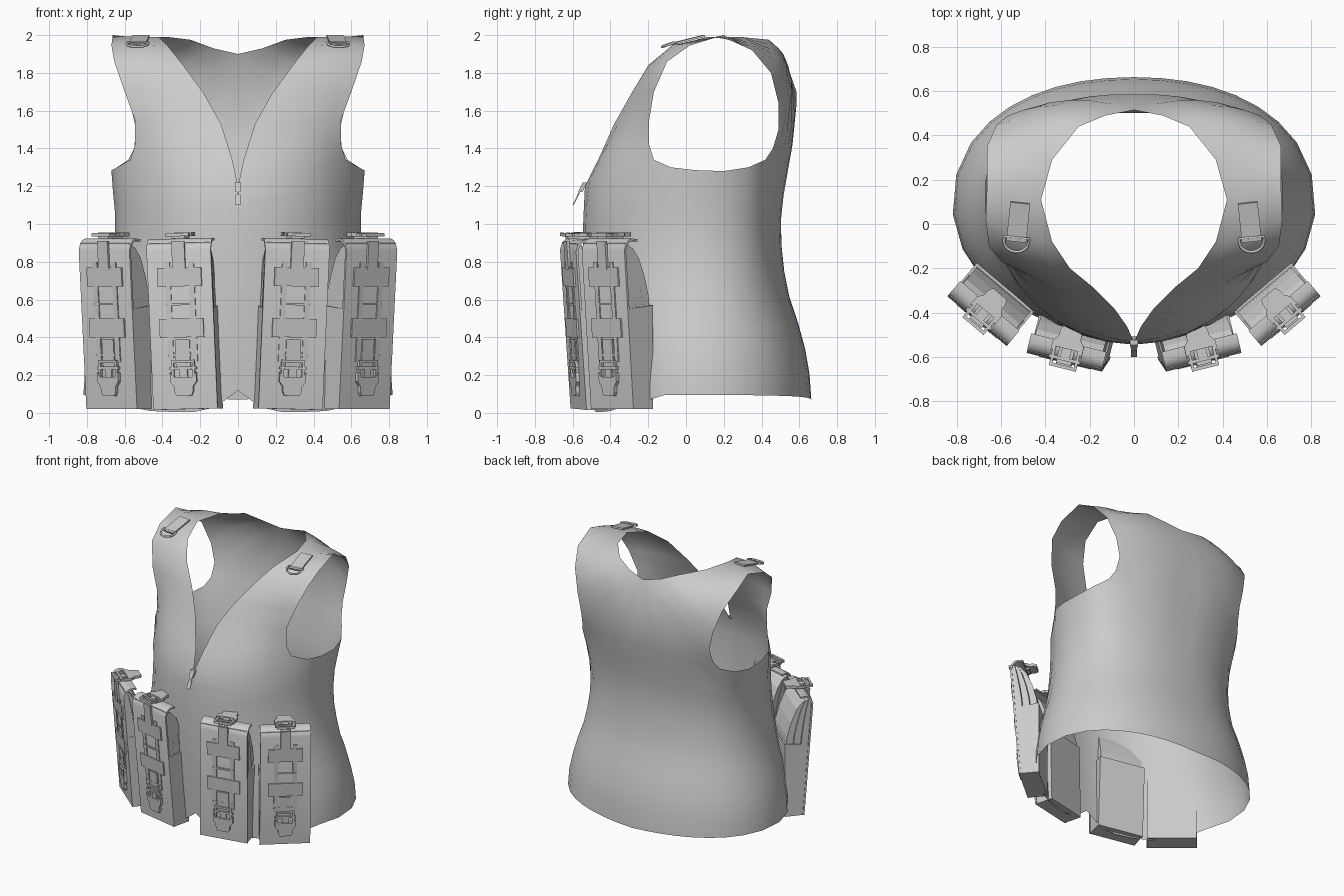
import bpy, bmesh, math
from mathutils import Matrix, Vector

if "Cube" in bpy.data.objects:
    bpy.data.objects.remove(bpy.data.objects["Cube"])


def finish(name, bm, smooth=None):
    bmesh.ops.recalc_face_normals(bm, faces=bm.faces)
    me = bpy.data.meshes.new(name)
    bm.to_mesh(me)
    bm.free()
    ob = bpy.data.objects.new(name, me)
    bpy.context.collection.objects.link(ob)
    if smooth:
        bpy.ops.object.select_all(action='DESELECT')
        ob.select_set(True)
        bpy.context.view_layer.objects.active = ob
        bpy.ops.object.shade_smooth_by_angle(angle=math.radians(smooth))
    return ob


def prism(bm, outline, lo, hi, place):
    """Extrude a 2D outline from lo to hi; place maps (a, b, depth) to 3D."""
    a = [bm.verts.new(place(*p, lo)) for p in outline]
    b = [bm.verts.new(place(*p, hi)) for p in outline]
    n = len(outline)
    bm.faces.new(a)
    bm.faces.new(b[::-1])
    for i in range(n):
        bm.faces.new((a[i], a[(i + 1) % n], b[(i + 1) % n], b[i]))


def rect(x0, x1, y0, y1):
    return [(x0, y0), (x1, y0), (x1, y1), (x0, y1)]


# ---- vest shell (right half, mirrored): panel running over the shoulder ----
neck = [(0, -.535, 1.2), (.03, -.465, 1.34), (.09, -.38, 1.53), (.18, -.29, 1.69),
        (.29, -.2, 1.84), (.37, -.08, 1.94), (.42, .11, 1.99), (.37, .29, 1.99),
        (.25, .44, 1.975), (.13, .49, 1.93), (0, .515, 1.9), (0, .585, 1.7), (0, .56, 1.43)]
middle = [(.33, -.42, 1.27), (.33, -.375, 1.4), (.335, -.3, 1.55), (.4, -.24, 1.7),
          (.48, -.165, 1.85), (.52, -.05, 1.95), (.54, .15, 1.99), (.5, .34, 1.965),
          (.43, .475, 1.89), (.36, .535, 1.8), (.29, .56, 1.7), (.29, .56, 1.52), (.3, .54, 1.4)]
arm = [(.57, -.17, 1.34), (.545, -.195, 1.42), (.545, -.195, 1.55), (.6, -.17, 1.7),
       (.655, -.1, 1.86), (.67, .02, 1.945), (.663, .2, 2.0), (.665, .35, 1.92),
       (.62, .45, 1.8), (.57, .49, 1.64), (.54, .49, 1.5), (.55, .46, 1.4), (.58, .42, 1.34)]
underarm = [(.64, -.08, 1.3), (.67, .05, 1.285), (.67, .2, 1.28), (.64, .33, 1.3)]
# torso sections: height, half width, front, back
sections = [(0, .825, -.5, .668), (.2, .815, -.515, .655), (.4, .77, -.53, .62),
            (.6, .70, -.54, .55), (.8, .66, -.545, .51), (1, .64, -.545, .50),
            (1.2, .655, -.535, .52), (1.4, .66, -.45, .56)]
K, ROWS, CY = 6, 10, .08


def ring(phi, z):
    z = min(max(z, 0), 1.399)
    i = int(z / .2)
    t = z / .2 - i
    w, f, b = [p + (q - p) * t for p, q in zip(sections[i][1:], sections[i + 1][1:])]
    c, s = abs(math.cos(phi)), math.sin(phi)
    d, e = (CY - f, 2.0) if s < 0 else (b - CY, 2.2)
    r = ((c / w) ** e + (abs(s) / d) ** e) ** (-1 / e)
    return Vector((r * math.cos(phi), CY + r * s, 0))


bm = bmesh.new()
panel = []
for a, m, b in zip(neck, middle, arm):
    a, m, b = Vector(a), Vector(m), Vector(b)
    row = []
    for k in range(K + 1):
        s = k / K
        row.append(bm.verts.new(a * (1 - s) * (1 - 2 * s) + m * 4 * s * (1 - s) + b * s * (2 * s - 1)))
    panel.append(row)
top = panel[0] + [bm.verts.new(p) for p in underarm] + panel[-1][::-1]
rows = []
for r in range(ROWS):
    t, row = r / ROWS, []
    for j, v in enumerate(top):
        phi = math.atan2(v.co.y - CY, v.co.x)
        hem = .12 if j == 0 else .03 if j == 1 else .005 if j < 4 else .07 + .025 * math.cos(phi)
        if 4 <= j < 7:
            hem = .01 + .025 * (j - 4)
        z = hem + (v.co.z - hem) * t
        off = (v.co - ring(phi, v.co.z)) * t ** 3
        p = ring(phi, z) + off
        row.append(bm.verts.new((max(p.x, 0) if 0 < j < len(top) - 1 else 0, p.y, z)))
    rows.append(row)
for grid in (rows + [top], panel):
    for lo, hi in zip(grid, grid[1:]):
        for j in range(len(lo) - 1):
            bm.faces.new((lo[j], lo[j + 1], hi[j + 1], hi[j]))
vest = finish("vest_shell", bm, 180)
vest.modifiers.new("Mirror", 'MIRROR')

# ---- pouches: local frame has the back at y = 0 and the front leaning out ----
DEPTH, LEAN = .13, .075
front_map = lambda u, h, w: (u, -(DEPTH + LEAN * h + w), h)
side_map = lambda y, z, x: (x, y, z)
flat_map = lambda u, s, w: (u, -.10 - s, .915 + w)


def buckle(bm, place, s0, d):
    """Side-release buckle: body, webbing frame and prongs; s0 is its lower end."""
    P = lambda pts, lo, hi: prism(bm, [(u, s0 + s) for u, s in pts], lo, hi, place)
    P([(-.04, 0), (.04, 0), (.05, .02), (.052, .05), (.072, .075), (.072, .125),
       (.05, .10), (-.05, .10), (-.072, .125), (-.072, .075), (-.052, .05), (-.05, .02)], d, d + .02)
    P(rect(-.022, .022, .10, .15), d, d + .012)
    P(rect(-.072, .072, .14, .155), d, d + .018)
    P(rect(-.06, .06, .175, .19), d, d + .018)
    for q in (-1, 1):
        P(rect(q * .05, q * .063, .10, .19), d, d + .016)


def back_edge(z):
    return -.135 * max(0, (z - .5) / .4) ** 1.8


def build_pouch(label, x, y, angle, roll, side):
    M = Matrix.Diagonal((side, 1, 1, 1)) @ Matrix.Translation((x, y, .02)) \
        @ Matrix.Rotation(math.radians(angle), 4, 'Z') @ Matrix.Rotation(math.radians(roll), 4, 'Y')

    def done(part, bm, smooth=None):
        bmesh.ops.transform(bm, matrix=M, verts=bm.verts)
        finish(f"{label}_{part}", bm, smooth)

    # lower box
    bm = bmesh.new()
    prism(bm, [(0, 0), (0, .55), (-DEPTH - LEAN * .52, .53), (-DEPTH, 0)], -.17, .17, side_map)
    done("box", bm)
    # three curved magazines fanning out of the box
    bm = bmesh.new()
    heights = [.5, .6, .7, .8, .88]
    for i in range(3):
        def edge(z, f):
            a, b = -DEPTH - LEAN * z + .004, back_edge(z) - .004
            return (a + (b - a) * f, z - .03 * f * (z > .85))
        loop = [edge(z, i / 3) for z in heights] + [edge(z, (i + .93) / 3) for z in heights[::-1]]
        prism(bm, loop, -.166 + .004 * i, .166 - .004 * i, side_map)
    done("magazines", bm)
    # flap down the front and rounded over the top
    bm = bmesh.new()
    fy = lambda z: -DEPTH - LEAN * z
    outer = [(fy(0) - .008, 0), (fy(.84) - .008, .84), (fy(.84) + .003, .875), (fy(.84) + .022, .895),
             (fy(.84) + .045, .903), (-.11, .90)]
    inner = [(-.11, .888), (fy(.84) + .045, .891), (fy(.84) + .028, .883), (fy(.84) + .012, .865),
             (fy(.84) + .004, .84), (fy(0) + .004, 0)]
    prism(bm, outer + inner, -.175, .175, side_map)
    done("flap", bm, 40)
    # webbing ladder
    bm = bmesh.new()
    for q in (-1, 1):
        prism(bm, rect(q * .05, q * .08, .25, .78), .006, .014, front_map)
    prism(bm, rect(-.035, .035, .74, .89), .006, .021, front_map)
    prism(bm, rect(-.04, .04, .22, .37), .006, .016, front_map)
    for h in (.70, .43):
        prism(bm, rect(-.12, .12, h - .05, h + .05), .006, .018, front_map)
    for h in (.55, .28):
        prism(bm, rect(-.08, .08, h, h + .012), .006, .017, front_map)
    prism(bm, rect(-.035, .035, -.01, .11), -.012, .002, flat_map)
    done("webbing", bm)
    # buckles on the front and on the top
    bm = bmesh.new()
    buckle(bm, front_map, .07, .009)
    buckle(bm, flat_map, -.06, 0)
    done("buckles", bm)


for side, word in ((1, "right"), (-1, "left")):
    build_pouch(f"{word}_outer_pouch", .58, -.285, 40, 0, side)
    build_pouch(f"{word}_inner_pouch", .245, -.435, 14, 1.5, side)

    # shoulder tab and D-ring
    M = Matrix.Diagonal((side, 1, 1, 1)) @ Matrix.Translation((.53, -.06, 1.959)) \
        @ Matrix.Rotation(math.radians(6), 4, 'Z') @ Matrix.Rotation(math.radians(19), 4, 'X')
    bm = bmesh.new()
    prism(bm, rect(-.045, .045, -.02, .16), -.006, .005, lambda a, b, c: (a, b, c - .6 * max(b, 0) ** 2))
    bmesh.ops.transform(bm, matrix=M, verts=bm.verts)
    finish(f"{word}_shoulder_tab", bm)
    cu = bpy.data.curves.new(f"{word}_d_ring", 'CURVE')
    cu.dimensions = '3D'
    cu.bevel_depth = .007
    cu.bevel_resolution = 1
    pts = [(-.056, 0), (.056, 0)] + [(.056 * math.cos(a), -.02 - .05 * math.sin(a))
                                     for a in [math.pi * i / 8 for i in range(9)]]
    sp = cu.splines.new('POLY')
    sp.points.add(len(pts) - 1)
    for p, (a, b) in zip(sp.points, pts):
        p.co = (*(M @ Vector((a, b, .002))), 1)
    sp.use_cyclic_u = True
    bpy.context.collection.objects.link(bpy.data.objects.new(f"{word}_d_ring", cu))

# ---- zipper slider and hanging pull ----
bm = bmesh.new()
zip_map = lambda a, b, c: (a, -.545 - c - (1.2 - b) * .5, b)
prism(bm, [(-.012, 1.17), (.012, 1.17), (.018, 1.22), (-.018, 1.22)], -.012, .012, zip_map)
prism(bm, rect(-.006, .006, 1.15, 1.19), 0, .008, zip_map)
prism(bm, rect(-.014, .014, 1.1, 1.155), 0, .006, zip_map)
finish("zipper_pull", bm)
